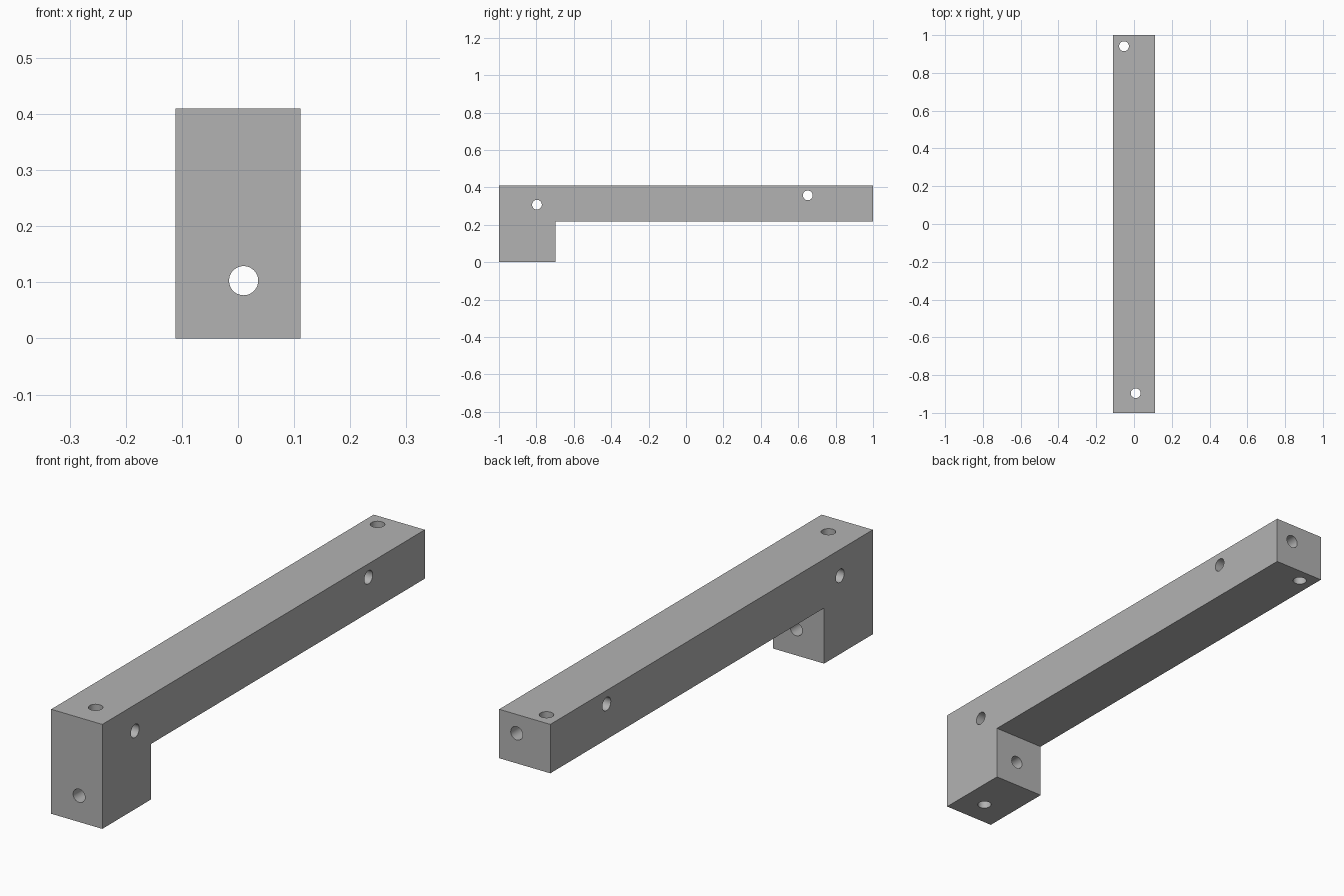
import bpy
import bmesh
import math
from mathutils import Vector

cube = bpy.data.objects.get("Cube")
if cube:
    bpy.data.objects.remove(cube, do_unlink=True)

HALF_WIDTH, HEIGHT, BEAM_BOTTOM, LEG_BACK = 0.111, 0.41, 0.218, -0.698
HOLE_RADIUS = 0.026

grey = bpy.data.materials.new("grey")
grey.use_nodes = True
colour = (0.45, 0.45, 0.45, 1)
grey.diffuse_color = colour
grey.node_tree.nodes["Principled BSDF"].inputs["Base Color"].default_value = colour

# L-shaped bracket: side profile extruded across the width
profile = [(-1, 0), (LEG_BACK, 0), (LEG_BACK, BEAM_BOTTOM),
           (1, BEAM_BOTTOM), (1, HEIGHT), (-1, HEIGHT)]
bm = bmesh.new()
face = bm.faces.new([bm.verts.new((-HALF_WIDTH, y, z)) for y, z in profile])
side = bmesh.ops.extrude_face_region(bm, geom=[face])
moved = [v for v in side["geom"] if isinstance(v, bmesh.types.BMVert)]
bmesh.ops.translate(bm, verts=moved, vec=(2 * HALF_WIDTH, 0, 0))
bmesh.ops.recalc_face_normals(bm, faces=bm.faces)
mesh = bpy.data.meshes.new("bracket")
bm.to_mesh(mesh)
bm.free()
mesh.materials.append(grey)
bracket = bpy.data.objects.new("bracket", mesh)
bpy.context.collection.objects.link(bracket)


def drill(name, start, end):
    """Cut a round hole between two points."""
    start, end = Vector(start), Vector(end)
    axis = end - start
    bpy.ops.mesh.primitive_cylinder_add(
        vertices=48, radius=HOLE_RADIUS, depth=axis.length,
        location=(start + end) / 2,
        rotation=axis.to_track_quat("Z", "Y").to_euler())
    cutter = bpy.context.object
    cutter.name = name
    cutter.data.materials.append(grey)
    cut = bracket.modifiers.new(name, "BOOLEAN")
    cut.operation = "DIFFERENCE"
    cut.solver = "EXACT"
    cut.object = cutter
    bpy.context.view_layer.objects.active = bracket
    bpy.ops.object.modifier_apply(modifier=name)
    bpy.data.objects.remove(cutter, do_unlink=True)


# Holes across the width
for name, y, z in [("front_side_hole", -0.797, 0.307), ("rear_side_hole", 0.651, 0.357)]:
    drill(name, (-0.2, y, z), (0.2, y, z))

# Holes from top to bottom
for name, x, y in [("front_top_hole", 0.009, -0.896), ("rear_top_hole", -0.053, 0.941)]:
    drill(name, (x, y, -0.1), (x, y, 0.5))

# Hole through the leg, and blind hole in the rear end
drill("leg_hole", (0.01, -1.1, 0.103), (0.01, -0.6, 0.103))
drill("rear_end_hole", (0.035, 0.7, 0.336), (0.035, 1.1, 0.336))

# Smooth hole walls, sharp edges kept
bpy.ops.object.select_all(action="DESELECT")
bracket.select_set(True)
bpy.context.view_layer.objects.active = bracket
bpy.ops.object.shade_smooth_by_angle(angle=math.radians(30))
